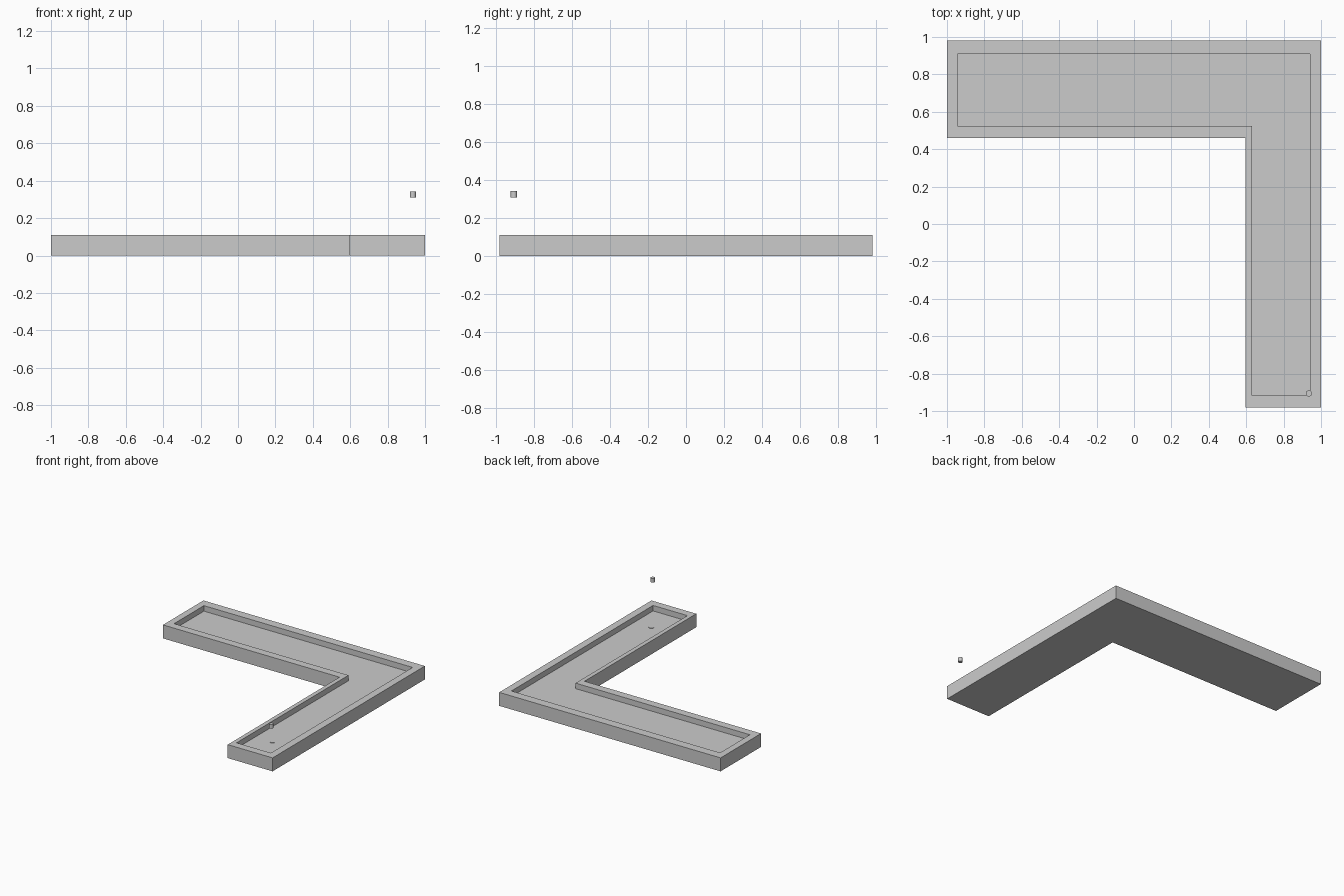
import bpy, bmesh

if "Cube" in bpy.data.objects:
    bpy.data.objects.remove(bpy.data.objects["Cube"])

def l_shape(x0, x1, xi, y0, y1, yi):
    """L outline: long back arm plus right arm reaching forward."""
    return [(x0, yi), (xi, yi), (xi, y0), (x1, y0), (x1, y1), (x0, y1)]

OUTER = l_shape(-1.0, 1.0, 0.595, -0.982, 0.982, 0.46)
INNER = l_shape(-0.945, 0.94, 0.63, -0.918, 0.91, 0.525)
HEIGHT, FLOOR = 0.11, 0.065

# L-shaped basin: base, outer walls, rim, inner walls, sunken floor
bm = bmesh.new()
loops = [[bm.verts.new((x, y, z)) for x, y in pts]
         for pts, z in ((OUTER, 0), (OUTER, HEIGHT), (INNER, HEIGHT), (INNER, FLOOR))]
for a, b in zip(loops, loops[1:]):
    for i in range(6):
        j = (i + 1) % 6
        bm.faces.new((a[i], a[j], b[j], b[i]))
bm.faces.new(loops[0][::-1])
bm.faces.new(loops[-1])
bmesh.ops.recalc_face_normals(bm, faces=bm.faces)
mesh = bpy.data.meshes.new("basin")
bm.to_mesh(mesh)
bm.free()
bpy.context.collection.objects.link(bpy.data.objects.new("basin", mesh))

def disc(name, radius, depth, loc):
    bpy.ops.mesh.primitive_cylinder_add(vertices=32, radius=radius, depth=depth, location=loc)
    bpy.context.object.name = name
    bpy.ops.object.shade_smooth_by_angle()

# Drain set into the floor, and the small spout floating above the corner
disc("drain", 0.02, 0.006, (0.785, -0.675, FLOOR))
disc("spout", 0.0165, 0.034, (0.935, -0.906, 0.326))
